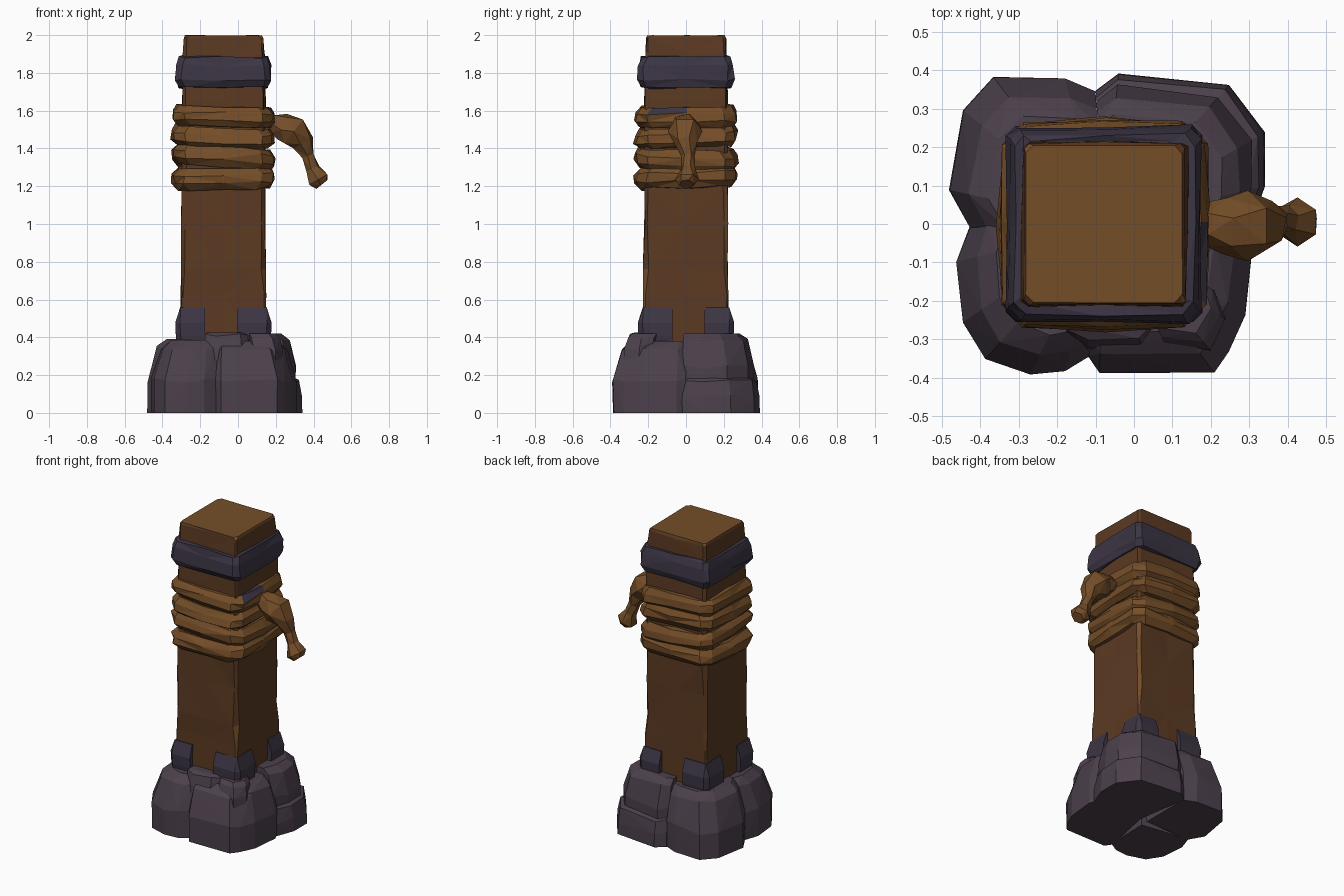
import bpy, bmesh, math, random
from mathutils import Vector

if "Cube" in bpy.data.objects:
    bpy.data.objects.remove(bpy.data.objects["Cube"])

rng = random.Random(7)
CX = -0.077  # post axis


def material(name, rgb):
    m = bpy.data.materials.new(name)
    m.diffuse_color = (*rgb, 1)
    m.use_nodes = True
    m.node_tree.nodes["Principled BSDF"].inputs["Base Color"].default_value = m.diffuse_color
    return m


WOOD = material("wood", (0.105, 0.042, 0.016))
ROPE = material("rope", (0.175, 0.075, 0.021))
STONE = material("stone", (0.072, 0.052, 0.072))
METAL = material("dark_metal", (0.045, 0.036, 0.058))


def finish(name, bm, mats):
    bmesh.ops.recalc_face_normals(bm, faces=bm.faces)
    bmesh.ops.triangulate(bm, faces=[f for f in bm.faces if len(f.verts) == 4])
    me = bpy.data.meshes.new(name)
    bm.to_mesh(me)
    bm.free()
    for m in mats:
        me.materials.append(m)
    ob = bpy.data.objects.new(name, me)
    bpy.context.collection.objects.link(ob)
    return ob


def loft(name, rings, mats, accent=()):
    """Skin equal-sized rings, cap both ends; accent = (level, side) faces in 2nd material."""
    bm = bmesh.new()
    vs = [[bm.verts.new(p) for p in r] for r in rings]
    n = len(vs[0])
    for k in range(len(vs) - 1):
        for j in range(n):
            i = (j + 1) % n
            f = bm.faces.new((vs[k][j], vs[k][i], vs[k + 1][i], vs[k + 1][j]))
            f.material_index = int((k, j) in accent)
    bm.faces.new(vs[0][::-1])
    top = bm.faces.new(vs[-1])
    top.material_index = int("top" in accent)
    return finish(name, bm, mats)


def square(z, h, c, bulge=0.0, jit=0.0, tx=0.0, ty=0.0):
    """Chamfered square ring of 12 points around the post axis, with optional tilt."""
    quarter = [(h, -h + c), (h + bulge, 0), (h, h - c)]
    ring = []
    for q in range(4):
        co, si = round(math.cos(q * math.pi / 2)), round(math.sin(q * math.pi / 2))
        for x, y in quarter:
            X, Y = x * co - y * si, x * si + y * co
            j = [rng.uniform(-jit, jit) for _ in range(3)]
            ring.append(Vector((CX + X + j[0], Y + j[1], z + tx * X + ty * Y + j[2])))
    return ring


def hull(name, pts, mat):
    bm = bmesh.new()
    for p in pts:
        bm.verts.new(p)
    res = bmesh.ops.convex_hull(bm, input=bm.verts)
    junk = {g for g in res["geom_interior"] + res["geom_unused"] if isinstance(g, bmesh.types.BMVert)}
    bmesh.ops.delete(bm, geom=list(junk), context='VERTS')
    return finish(name, bm, [mat])


# Wooden post with worn, lighter corners and end grain
levels = [(0.3, 0.225, 0.012), (0.63, 0.224, 0.01), (0.76, 0.224, 0.022), (1.0, 0.22, 0.014),
          (1.2, 0.22, 0.02), (1.65, 0.22, 0.015), (1.9, 0.214, 0.015), (1.985, 0.211, 0.015)]
rings = [square(z, h, c, 0, 0.005) for z, h, c in levels] + [square(1.998, 0.203, 0.02, 0, 0.002)]
loft("post", rings, [WOOD, ROPE],
     {(1, 11), (0, 11), (1, 2), (2, 2), (3, 2), (7, 5), (7, 11), "top"})

# Metal band near the top
loft("top_band", [square(z, h, c, 0, 0.007) for z, h, c in
                  [(1.72, 0.215, 0.02), (1.725, 0.238, 0.03), (1.765, 0.254, 0.03),
                   (1.84, 0.250, 0.03), (1.885, 0.236, 0.03), (1.888, 0.21, 0.02)]], [METAL])

# Four rope coils, each tilted a little differently
for i, (z, tx, ty) in enumerate([(1.245, 0.02, 0.03), (1.35, -0.07, -0.03),
                                 (1.465, -0.04, 0.04), (1.57, -0.03, 0.01)]):
    prof = [(-0.052, 0.20), (-0.055, 0.234), (-0.022, 0.262), (0.022, 0.260), (0.055, 0.236), (0.052, 0.20)]
    loft(f"rope_coil_{i + 1}",
         [square(z + dz, h, 0.055, 0.012, 0.008, tx, ty) for dz, h in prof],
         [ROPE, METAL], {(3, 0), (4, 0)} if i == 3 else ())

# Rope knot and hanging tail: hexagonal tube along a path
path = [(0.18, 0, 1.53, 0.055), (0.235, -0.005, 1.515, 0.075), (0.295, -0.005, 1.49, 0.092),
        (0.345, 0.0, 1.43, 0.062), (0.37, 0.01, 1.36, 0.036), (0.395, 0.012, 1.295, 0.038),
        (0.425, 0.005, 1.235, 0.064), (0.445, 0.003, 1.21, 0.04)]
tube = []
for i, (x, y, z, r) in enumerate(path):
    a, b = path[max(i - 1, 0)], path[min(i + 1, len(path) - 1)]
    t = Vector(b[:3]) - Vector(a[:3])
    u = Vector((0, 1, 0))
    v = t.normalized().cross(u)
    off = (i % 2) * 0.25
    tube.append([Vector((x, y, z)) + r * (u * math.cos(s) + v * math.sin(s))
                 for s in [k * math.pi / 3 + off for k in range(6)]])
loft("rope_knot", tube, [ROPE])

# Metal brackets on the four bottom corners
for side, sx in (("left", -1), ("right", 1)):
    for face, sy in (("front", -1), ("back", 1)):
        pts = []
        inn = 0.085 + rng.uniform(-0.015, 0.015)
        for z, o in ((0.33, 0.24), (0.41, 0.252), (0.48, 0.255), (0.56, 0.229)):
            c = 0.025 if o > 0.235 else 0.003
            for x, y in ((inn, o), (o - c, o), (o, o - c), (o, inn), (inn, inn)):
                pts.append((CX + sx * x, sy * y, z + rng.uniform(-0.006, 0.0)))
        hull(f"{face}_{side}_bracket", pts, METAL)


# Stone footing: plan outlines drawn up in shrinking layers
def rock(name, plan, z0, z1, scales=(0.985, 1.0, 0.87, 0.74)):
    pts = []
    for t, s in zip((0, 0.45, 0.88, 1), scales):
        for x, y in plan:
            j = 0.012 if t > 0 else 0
            k = s + rng.uniform(-2 * j, 0)
            pts.append((CX + (x - CX) * k, y * k,
                        z0 + (z1 - z0) * t + rng.uniform(-j, j) * (t < 1)))
    return hull(name, pts, STONE)


back_right = [(0.30, -0.02), (0.345, 0.1), (0.345, 0.24), (0.25, 0.365),
              (-0.04, 0.395), (-0.1, 0.35), (-0.05, 0.0)]
rock("front_left_rock", [(-0.43, 0.0), (-0.465, -0.1), (-0.45, -0.26), (-0.39, -0.355),
                         (-0.27, -0.392), (-0.18, -0.385), (-0.11, -0.345), (-0.1, -0.05)], 0, 0.385)
rock("front_right_rock", [(-0.12, -0.345), (-0.09, -0.39), (0.21, -0.388), (0.25, -0.335),
                          (0.295, -0.24), (0.315, -0.05), (0.29, 0.0), (-0.05, 0.0)], 0, 0.38)
rock("back_right_low_rock", back_right, 0, 0.19, (0.99, 1.0, 0.96, 0.88))
rock("back_right_high_rock", back_right, 0.1, 0.42, (0.90, 0.92, 0.84, 0.74))
rock("back_left_rock", [(-0.1, 0.345), (-0.18, 0.38), (-0.37, 0.388), (-0.45, 0.3),
                        (-0.487, 0.09), (-0.43, -0.01), (-0.1, 0.0)], 0, 0.39)
rock("front_cap_rock", [(-0.18, -0.29), (-0.12, -0.325), (0.02, -0.32), (0.06, -0.27),
                        (0.03, -0.2), (-0.16, -0.2)], 0.28, 0.425, (1, 1, 0.95, 0.86))
rock("right_cap_rock", [(0.2, -0.33), (0.24, -0.25), (0.22, -0.18), (0.1, -0.2), (0.08, -0.31)],
     0.28, 0.42, (1, 1, 0.95, 0.88))
